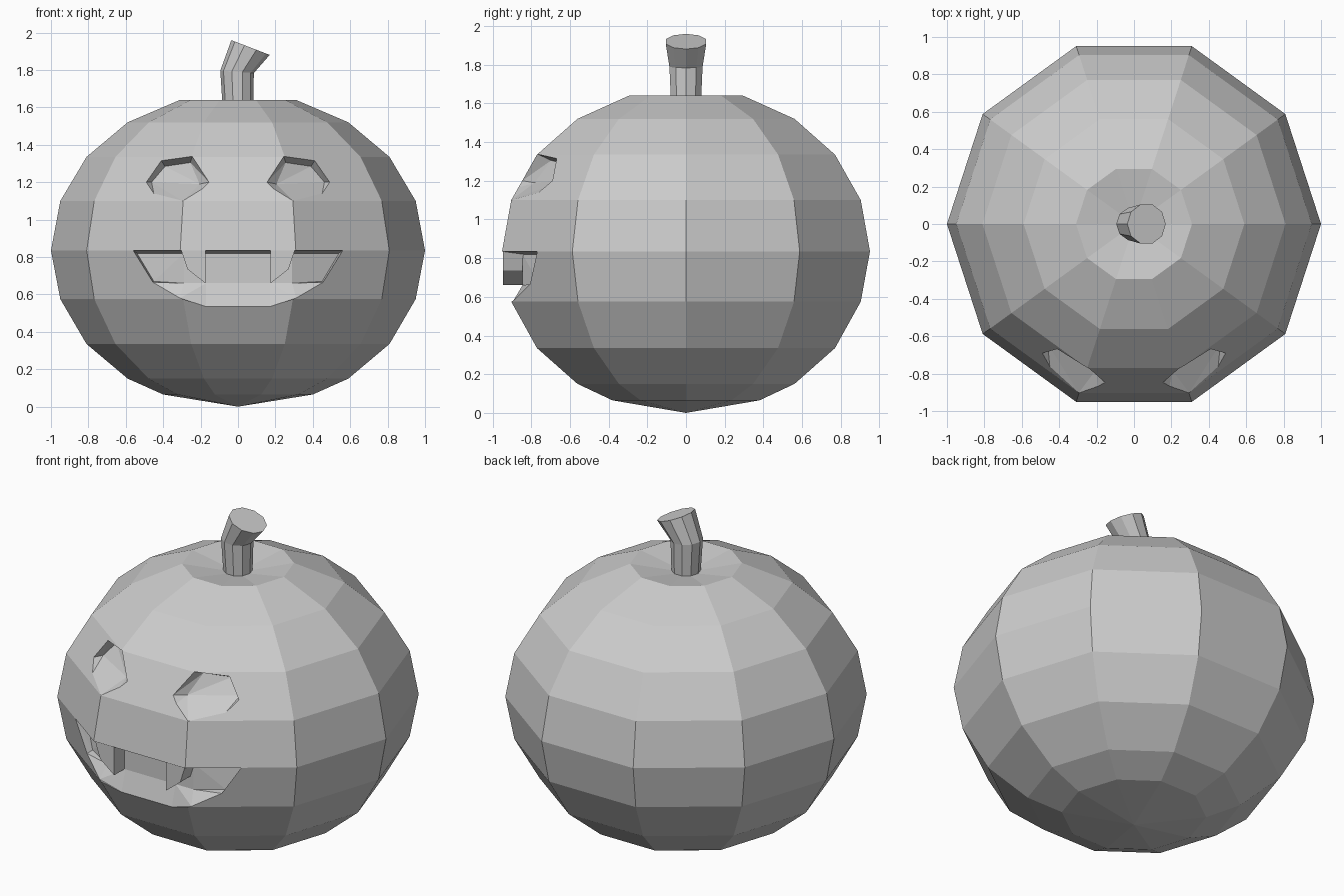
import bpy, bmesh
from math import cos, sin, radians, tau
from mathutils import Vector
from mathutils.bvhtree import BVHTree

if "Cube" in bpy.data.objects:
    bpy.data.objects.remove(bpy.data.objects["Cube"])

N = 10


def make_object(name, bm):
    bmesh.ops.recalc_face_normals(bm, faces=bm.faces)
    mesh = bpy.data.meshes.new(name)
    bm.to_mesh(mesh)
    bm.free()
    ob = bpy.data.objects.new(name, mesh)
    bpy.context.collection.objects.link(ob)
    return ob


def loft(loops, cap=True):
    bm = bmesh.new()
    rows = [[bm.verts.new(p) for p in loop] for loop in loops]
    n = len(rows[0])
    for a, b in zip(rows, rows[1:]):
        for i in range(n):
            j = (i + 1) % n
            bm.faces.new((a[i], a[j], b[j], b[i]))
    if cap:
        bm.faces.new(rows[0])
        bm.faces.new(rows[-1])
    return bm, rows


def ring(x, z, r, tilt=0.0):
    return [(x + r * cos(tau * i / N) * cos(tilt), r * sin(tau * i / N),
             z - r * cos(tau * i / N) * sin(tilt)) for i in range(N)]


# ten-sided body with a dimple under the stem
profile = [(.40, .065), (.59, .15), (.81, .335), (.95, .575), (1.0, .835),
           (.95, 1.10), (.81, 1.335), (.59, 1.52), (.31, 1.64)]
bm, rows = loft([ring(0, z, r) for r, z in profile], cap=False)
for row, z in ((rows[0], 0.0), (rows[-1], 1.585)):
    tip = bm.verts.new((0, 0, z))
    for i in range(N):
        bm.faces.new((row[i], row[(i + 1) % N], tip))
bm.normal_update()
surface = BVHTree.FromBMesh(bm)
body = make_object("pumpkin_body", bm)


def on_surface(x, z, depth=0.0):
    hit = surface.ray_cast(Vector((x, -3, z)), Vector((0, 1, 0)))[0]
    return Vector((x, hit.y + depth, z))


# eye cutters: deep at the top, running out to the surface at the bottom
eye_outline = [(.49, 1.20), (.41, 1.315), (.245, 1.338), (.155, 1.20),
               (.19, 1.165), (.295, 1.10), (.45, 1.14)]
eye_back = [(.462, 1.20, .07), (.39, 1.285, .09), (.255, 1.305, .09), (.205, 1.19, .07)]
cutters = []
for side in (-1, 1):
    bm = bmesh.new()
    for x, z in eye_outline:
        bm.verts.new((side * x, -1.3, z))
        bm.verts.new(on_surface(side * x, z))
    for x, z, d in eye_back:
        bm.verts.new(on_surface(side * x, z, d))
    res = bmesh.ops.convex_hull(bm, input=bm.verts)
    bmesh.ops.delete(bm, geom=[v for v in bm.verts if not v.link_faces], context='VERTS')
    cutters.append(make_object("eye_cutter", bm))

# mouth cutter: sections across x of (top x, bottom x, bottom z, back x, back y)
half = [(.56, .455, .665, .54, .45, -.69, -.76), (.31, .31, .58, .29, .29, -.845, -.845),
        (.17, .17, .535, .17, .17, -.845, -.845)]
sections = []
for side, cols in ((-1, half), (1, half[::-1])):
    for xt, xb, zb, xit, xib, yt, yb in cols:
        top, low = on_surface(side * xt, .835), on_surface(side * xb, zb)
        sections.append([(top.x, -1.3, .835), top, (side * xit, yt, .82),
                         (side * xib, yb, .66 if xb < .4 else .67), low, (low.x, -1.3, zb)])
bm, _ = loft(sections)
bmesh.ops.triangulate(bm, faces=bm.faces)
cutters.append(make_object("mouth_cutter", bm))

# carve the face
for c in cutters:
    mod = body.modifiers.new("carve", 'BOOLEAN')
    mod.operation = 'DIFFERENCE'
    mod.solver = 'EXACT'
    mod.object = c
    c.hide_render = True
bpy.context.view_layer.update()
carved = bpy.data.meshes.new_from_object(
    body.evaluated_get(bpy.context.evaluated_depsgraph_get()))
body.modifiers.clear()
body.data = carved
for c in cutters:
    bpy.data.objects.remove(c)

# two teeth hanging from the upper lip
tooth = [(.305, .84), (.27, .735), (.175, .66), (.175, .84)]
for side, label in ((-1, "left"), (1, "right")):
    bm, _ = loft([[(side * x, y, z) for x, z in tooth] for y in (-.945, -.82)])
    make_object(label + "_tooth", bm)

# bent stem with a slanted cut
bm, _ = loft([ring(0, 1.57, .08), ring(-.005, 1.79, .09, radians(4)),
              ring(.067, 1.92, .11, radians(21))])
make_object("stem", bm)
